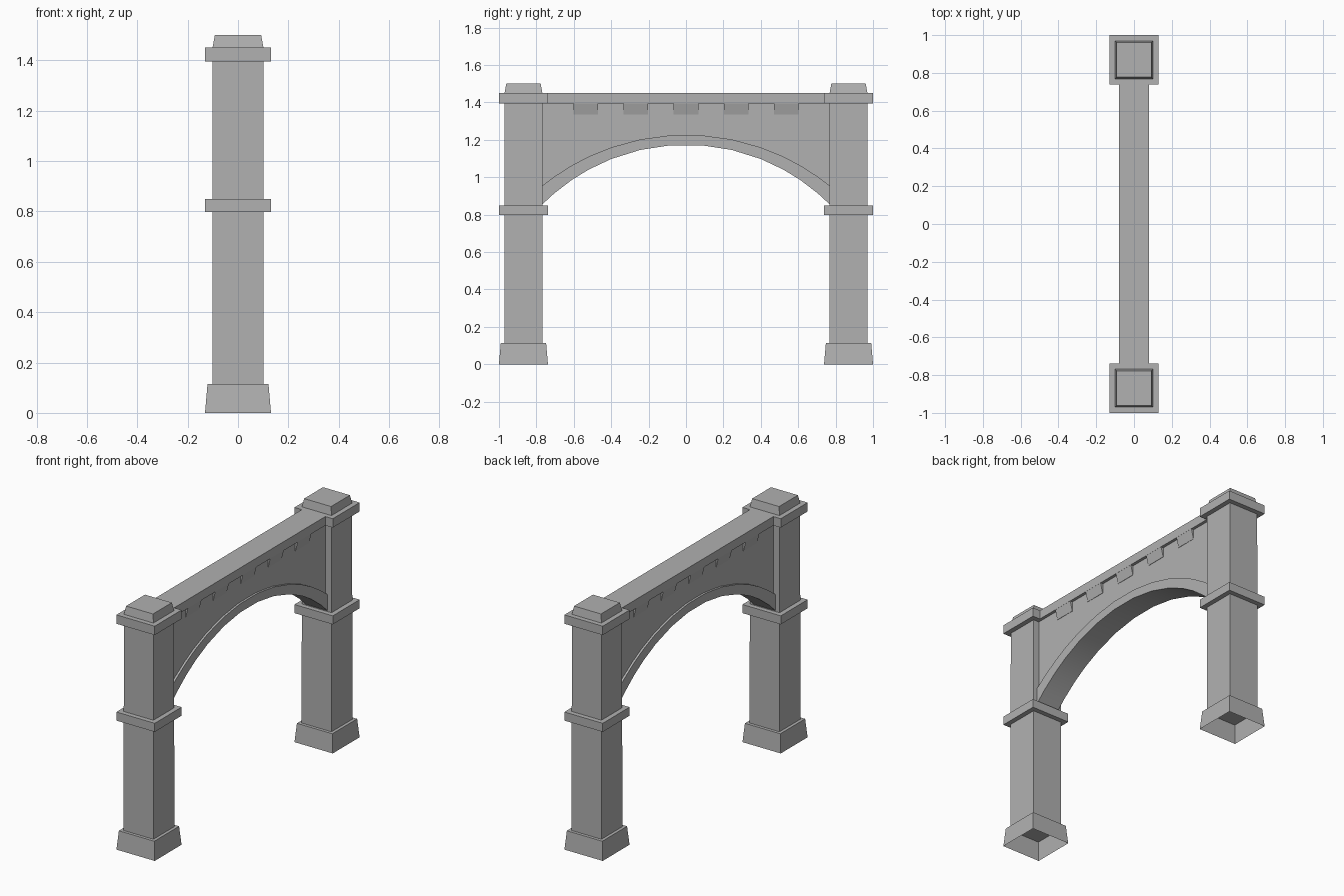
import bpy, bmesh, math

if "Cube" in bpy.data.objects:
    bpy.data.objects.remove(bpy.data.objects["Cube"])

PIER_Y, SPAN = 0.869, 0.768   # pier centre, inner pier face

stone = bpy.data.materials.new("dark_stone")
stone.diffuse_color = (0.44, 0.44, 0.44, 1)
stone.use_nodes = True
stone.node_tree.nodes["Principled BSDF"].inputs["Base Color"].default_value = stone.diffuse_color


def make_object(name, bm):
    bmesh.ops.recalc_face_normals(bm, faces=bm.faces)
    mesh = bpy.data.meshes.new(name)
    bm.to_mesh(mesh)
    bm.free()
    mesh.materials.append(stone)
    ob = bpy.data.objects.new(name, mesh)
    bpy.context.collection.objects.link(ob)
    return ob


def block(name, y, z0, z1, bottom, top, bottom_open=False):
    """Tapered box; bottom and top are (half x, half y)."""
    bm = bmesh.new()
    rings = []
    for z, (hx, hy) in ((z0, bottom), (z1, top)):
        rings.append([bm.verts.new((sx * hx, y + sy * hy, z))
                      for sx, sy in ((-1, -1), (1, -1), (1, 1), (-1, 1))])
    lo, hi = rings
    for i in range(4):
        j = (i + 1) % 4
        bm.faces.new((lo[i], lo[j], hi[j], hi[i]))
    bm.faces.new(hi)
    if not bottom_open:
        bm.faces.new(lo[::-1])
    return make_object(name, bm)


def strip(name, lower, upper, half):
    """Band between two (y, z) lines, given thickness along x."""
    bm = bmesh.new()
    rows = [[bm.verts.new((x, *p)) for p in line]
            for x, line in ((half, lower), (half, upper), (-half, upper), (-half, lower))]
    for k in range(4):
        a, b = rows[k], rows[(k + 1) % 4]
        for i in range(len(a) - 1):
            bm.faces.new((a[i], a[i + 1], b[i + 1], b[i]))
    for i in (0, -1):
        bm.faces.new([r[i] for r in rows])
    return make_object(name, bm)


def arc(apex, spring, ys):
    """Circular arc heights through the apex and both springing points."""
    s = apex - spring
    r = (SPAN ** 2 + s ** 2) / (2 * s)
    return [(y, apex - r + math.sqrt(r * r - y * y)) for y in ys]


# Two piers: open-bottomed base, shaft, two collars and a cap
for side, y in (("near", -PIER_Y), ("far", PIER_Y)):
    sq = lambda h: (h, h)
    block(side + "_pier_base", y, 0, 0.115, sq(0.131), sq(0.121), True)
    block(side + "_pier_shaft", y, 0.115, 1.40, sq(0.102), sq(0.101), True)
    block(side + "_middle_collar", y, 0.797, 0.85, sq(0.131), sq(0.131))
    block(side + "_top_collar", y, 1.395, 1.45, sq(0.131), sq(0.131))
    block(side + "_pier_cap", y, 1.45, 1.5, sq(0.101), sq(0.092), True)

# Arch: protruding trim band with a smooth soffit, and the wall above it
half_ys = [0.085, 0.245, 0.40, 0.52, 0.61, 0.705, SPAN]
ys = [-v for v in reversed(half_ys)] + half_ys
intrados = arc(1.174, 0.855, ys)
extrados = arc(1.227, 0.955, ys)
trim = strip("arch_trim", intrados, extrados, 0.075)
strip("spandrel_wall", extrados, [(y, 1.40) for y in ys], 0.062)
bpy.context.view_layer.objects.active = trim
trim.select_set(True)
bpy.ops.object.shade_smooth_by_angle(angle=math.radians(30))

# Top beam between the collars
block("top_beam", 0, 1.395, 1.45, (0.08, 0.74), (0.08, 0.74))

# Sloped corbels under the beam, through the wall to both sides
for i in range(5):
    block(f"corbel_{i + 1}", (i - 2) * 0.268, 1.335, 1.396,
          (0.064, 0.066), (0.0795, 0.066))
